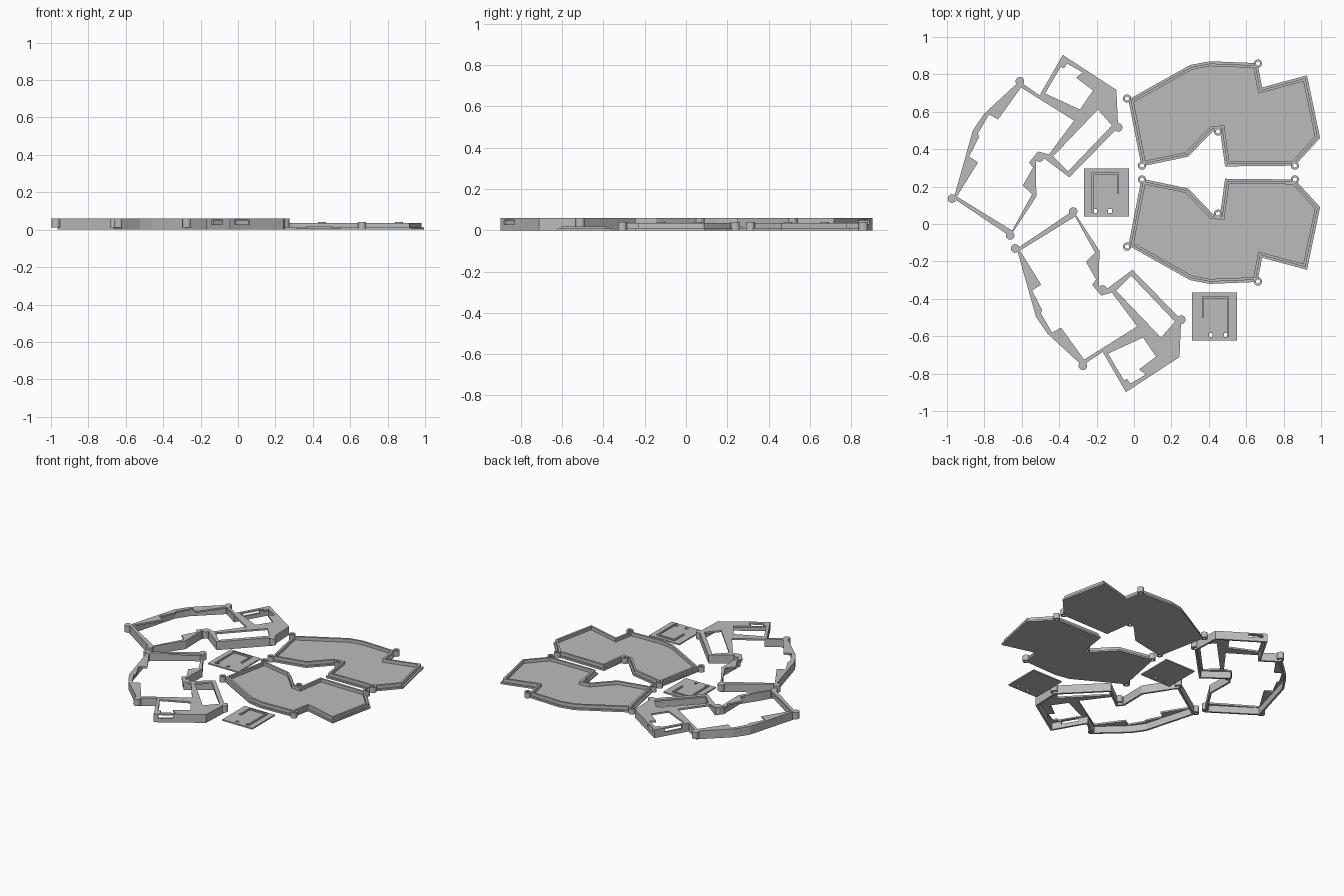
import bpy, bmesh, math
from mathutils import Vector, Matrix

if "Cube" in bpy.data.objects:
    bpy.data.objects.remove(bpy.data.objects["Cube"])

grey = bpy.data.materials.new("plain_grey")
grey.diffuse_color = (0.5, 0.5, 0.5, 1)
grey.use_nodes = True
grey.node_tree.nodes["Principled BSDF"].inputs["Base Color"].default_value = grey.diffuse_color


def finish(bm, name):
    bmesh.ops.recalc_face_normals(bm, faces=bm.faces)
    me = bpy.data.meshes.new(name)
    bm.to_mesh(me)
    bm.free()
    me.materials.append(grey)
    ob = bpy.data.objects.new(name, me)
    bpy.context.collection.objects.link(ob)
    return ob


def prism(bm, pts, z0, z1):
    lo = [bm.verts.new((p[0], p[1], z0)) for p in pts]
    hi = [bm.verts.new((p[0], p[1], z1)) for p in pts]
    bm.faces.new(lo[::-1])
    bm.faces.new(hi)
    for i in range(len(pts)):
        j = (i + 1) % len(pts)
        bm.faces.new((lo[i], lo[j], hi[j], hi[i]))


def ring(bm, outer, inner, z0, z1):
    loops = [[bm.verts.new((p[0], p[1], z)) for p in pts]
             for pts, z in ((outer, z0), (outer, z1), (inner, z1), (inner, z0))]
    n = len(outer)
    for a, b in zip(loops, loops[1:] + loops[:1]):
        for i in range(n):
            j = (i + 1) % n
            bm.faces.new((a[i], a[j], b[j], b[i]))


def inset(pts, d):
    """Mitred inward offset of a clockwise polygon."""
    out = []
    for i, p in enumerate(pts):
        e1 = (p - pts[i - 1]).normalized()
        e2 = (pts[(i + 1) % len(pts)] - p).normalized()
        n1, n2 = Vector((e1.y, -e1.x)), Vector((e2.y, -e2.x))
        out.append(p + (n1 + n2) * (d / (1 + n1.dot(n2))))
    return out


def circle(c, r, n=20):
    return [(c[0] + r * math.cos(t * math.tau / n), c[1] + r * math.sin(t * math.tau / n))
            for t in range(n)]


def rect(x0, x1, y0, y1):
    return [(x0, y0), (x1, y0), (x1, y1), (x0, y1)]


def cut(ob, bm):
    cutter = finish(bm, "cutter")
    mod = ob.modifiers.new("cut", 'BOOLEAN')
    mod.operation, mod.solver, mod.object = 'DIFFERENCE', 'EXACT', cutter
    dg = bpy.context.evaluated_depsgraph_get()
    me = bpy.data.meshes.new_from_object(ob.evaluated_get(dg))
    ob.modifiers.clear()
    ob.data = me
    bpy.data.objects.remove(cutter)


def mirrored_copy(ob, name, matrix):
    bm = bmesh.new()
    bm.from_mesh(ob.data)
    bm.transform(matrix)
    return finish(bm, name)


# shared case outline (clockwise) and screw post centres
outline = [Vector(p) for p in (
    (-.03, .665), (.30, .85), (.405, .87), (.66, .86), (.685, .73), (.925, .795),
    (.995, .46), (.86, .312), (.487, .308), (.46, .50), (.42, .495), (.29, .36), (.04, .308))]
posts = [Vector(p) for p in ((-.037, .671), (.663, .858), (.86, .312), (.043, .312), (.449, .495))]

# bottom trays: floor with flange, raised lip, hollow screw posts
bm = bmesh.new()
prism(bm, outline, 0, .012)
ring(bm, inset(outline, .012), inset(outline, .026), .012, .036)
tray = finish(bm, "tray_back")
bm = bmesh.new()
for p in posts:
    ring(bm, circle(p, .022), circle(p, .011), 0, .04)
tray_posts = finish(bm, "tray_posts_back")
bm = bmesh.new()
for p in posts:
    prism(bm, circle(p, .0115), -.01, .06)
cut(tray, bm)
flip = Matrix.Translation((0, .55, 0)) @ Matrix.Scale(-1, 4, (0, 1, 0))
mirrored_copy(tray, "tray_front", flip)
mirrored_copy(tray_posts, "tray_posts_front", flip)

# top frames: the same outline turned 45 degrees
turn = Matrix.Rotation(math.radians(45), 2)


def place(p):
    return turn @ (p - posts[0]) + Vector((-.973, .136))


f_outline = [place(p) for p in outline]
openings = [
    # main opening
    [(-.604, .73), (-.32, .553), (-.455, .372), (-.513, .388), (-.561, .329), (-.54, .302),
     (-.594, .206), (-.545, .158), (-.652, -.035), (-.947, .147), (-.834, .329), (-.882, .361),
     (-.829, .463), (-.834, .484), (-.775, .586), (-.727, .559)],
    # thumb opening
    [(-.353, .281), (-.118, .527), (-.193, .612), (-.433, .361)],
    # controller opening
    [(-.358, .858), (-.273, .81), (-.31, .783), (-.219, .714), (-.289, .612),
     (-.476, .698), (-.39, .842), (-.374, .832)]]

bm = bmesh.new()
prism(bm, f_outline, 0, .06)
frame = finish(bm, "frame_back")
bm = bmesh.new()
prism(bm, inset(f_outline, .014), -.02, .048)
cut(frame, bm)
for pts in openings:
    bm = bmesh.new()
    prism(bm, pts, -.03, .09)
    cut(frame, bm)
# port slots in the outer walls
for x, y, ang, length in ((-.317, .86, -32.7, .095), (-.447, .783, 60, .12)):
    bm = bmesh.new()
    bmesh.ops.create_cube(bm, size=1, matrix=Matrix.Translation((x, y, .04))
                          @ Matrix.Rotation(math.radians(ang), 4, 'Z')
                          @ Matrix.Diagonal((length, .04, .022, 1)))
    cut(frame, bm)
# screw posts, blind holes from below
bm = bmesh.new()
for p in posts:
    c = place(p)
    ring(bm, circle(c, .023), circle(c, .011), .012, .05)
    prism(bm, circle(c, .023), .05, .06)
frame_posts = finish(bm, "frame_posts_back")
flip = Matrix.Translation((.337, .005, 0)) @ Matrix.Scale(-1, 4, (0, 1, 0))
mirrored_copy(frame, "frame_front", flip)
mirrored_copy(frame_posts, "frame_posts_front", flip)

# controller cover plates with thin ridges and two square holes
bm = bmesh.new()
prism(bm, rect(-.267, -.027, .04, .297), 0, .009)
plate = finish(bm, "cover_plate_back")
bm = bmesh.new()
for x in (-.208, -.128):
    prism(bm, rect(x - .01, x + .01, .06, .08), -.01, .03)
cut(plate, bm)
bm = bmesh.new()
prism(bm, rect(-.226, -.080, .264, .275), .009, .018)
prism(bm, rect(-.226, -.215, .06, .264), .009, .018)
prism(bm, rect(-.091, -.080, .163, .264), .009, .018)
ridges = finish(bm, "cover_ridges_back")
flip = Matrix.Translation((.283, -.663, 0)) @ Matrix.Scale(-1, 4, (1, 0, 0))
mirrored_copy(plate, "cover_plate_front", flip)
mirrored_copy(ridges, "cover_ridges_front", flip)
